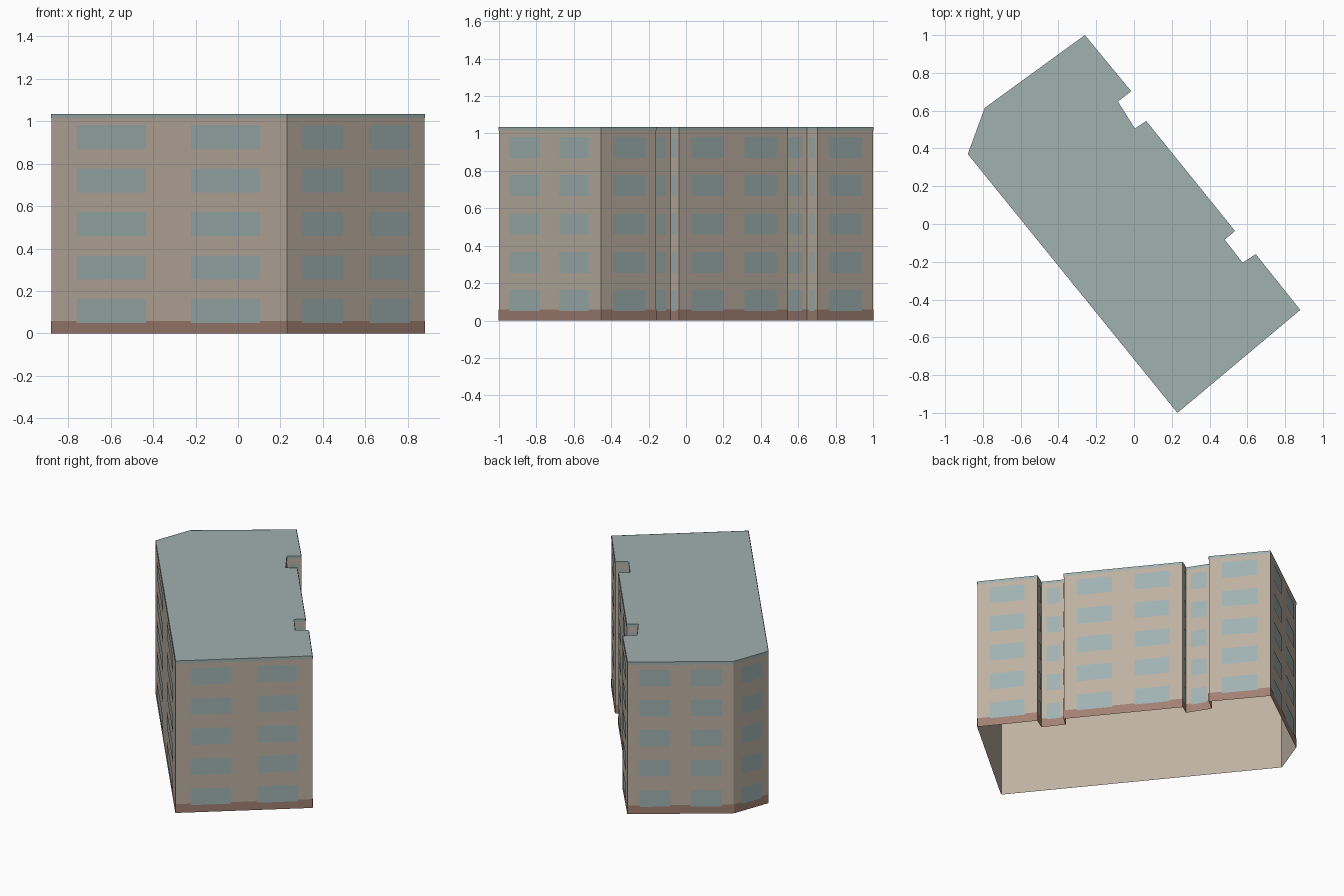
import bpy
import bmesh
from mathutils import Vector

cube = bpy.data.objects.get("Cube")
if cube:
    bpy.data.objects.remove(cube, do_unlink=True)

HEIGHT = 1.035
PLINTH = 0.06
ROWS = 5
UP = Vector((0, 0, 1))

# Building outline, counter-clockwise from the front corner
OUTLINE = [Vector((x, y, 0)) for x, y in (
    (0.23, -1), (0.88, -0.455), (0.645, -0.16), (0.575, -0.205),
    (0.48, -0.083), (0.535, -0.037), (0.065, 0.545), (0.005, 0.505),
    (-0.085, 0.648), (-0.015, 0.703), (-0.26, 1), (-0.79, 0.615),
    (-0.88, 0.37))]
SIDES = list(zip(OUTLINE, OUTLINE[1:] + OUTLINE[:1]))


def material(name, srgb):
    color = [((c / 255 + 0.055) / 1.055) ** 2.4 for c in srgb] + [1]
    mat = bpy.data.materials.new(name)
    mat.use_nodes = True
    mat.diffuse_color = color
    node = next(n for n in mat.node_tree.nodes if n.type == 'BSDF_PRINCIPLED')
    node.inputs["Base Color"].default_value = color
    return mat


def panel(bm, a, b, start, end, low, high, out=0.0):
    """Upright rectangle on the side a-b, moved outward by out."""
    shift = (b - a).cross(UP).normalized() * out
    p, q = a.lerp(b, start) + shift, a.lerp(b, end) + shift
    corners = (p + UP * low, q + UP * low, q + UP * high, p + UP * high)
    bm.faces.new([bm.verts.new(c) for c in corners])


def finish(bm, name, mat):
    bmesh.ops.remove_doubles(bm, verts=bm.verts, dist=0.0001)
    mesh = bpy.data.meshes.new(name)
    bm.to_mesh(mesh)
    bm.free()
    mesh.materials.append(mat)
    obj = bpy.data.objects.new(name, mesh)
    bpy.context.collection.objects.link(obj)


def band(name, mat, low, high, out=0.0):
    """Strip running round the whole outline."""
    bm = bmesh.new()
    for a, b in SIDES:
        panel(bm, a, b, 0, 1, low, high, out)
    finish(bm, name, mat)


wall_paint = material("warm beige", (190, 177, 162))
plinth_paint = material("brick brown", (162, 128, 115))
roof_paint = material("roof grey green", (160, 177, 175))
glass = material("window grey blue", (160, 178, 178))

# Walls, open underneath, with a base strip and a roof edge
band("walls", wall_paint, 0, HEIGHT)
band("plinth", plinth_paint, 0, PLINTH, 0.002)
band("roof_edge", roof_paint, HEIGHT - 0.02, HEIGHT, 0.002)

# Flat roof
bm = bmesh.new()
bm.faces.new([bm.verts.new(p + UP * HEIGHT) for p in OUTLINE])
finish(bm, "roof", roof_paint)

# Windows: two columns on long sides, one on short sides
bm = bmesh.new()
for a, b in SIDES:
    columns = [(0.11, 0.405), (0.595, 0.89)] if (b - a).length > 0.5 else [(0.21, 0.79)]
    for start, end in columns:
        for row in range(ROWS):
            sill = 0.05 + 0.205 * row
            panel(bm, a, b, start, end, sill, sill + 0.112, 0.004)
finish(bm, "windows", glass)
